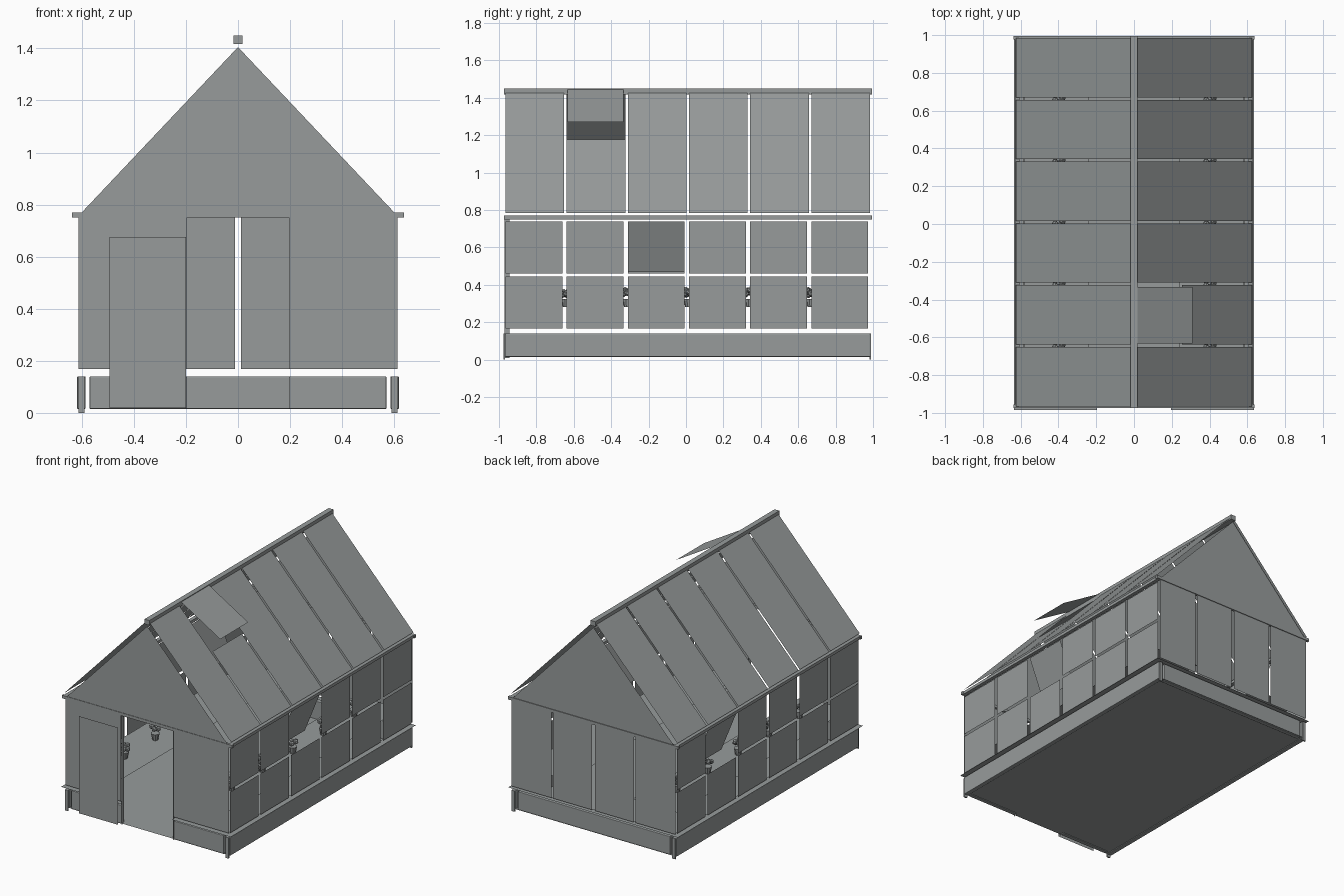
import bpy, bmesh, math, random
from mathutils import Vector

random.seed(4)
cube = bpy.data.objects.get("Cube")
if cube:
    bpy.data.objects.remove(cube, do_unlink=True)

grey = bpy.data.materials.new("cool grey")
grey.use_nodes = True
COLOUR = (0.31, 0.33, 0.33, 1)
grey.diffuse_color = COLOUR
grey.node_tree.nodes["Principled BSDF"].inputs["Base Color"].default_value = COLOUR


def finish(name, bm):
    mesh = bpy.data.meshes.new(name)
    bm.to_mesh(mesh)
    bm.free()
    mesh.materials.append(grey)
    obj = bpy.data.objects.new(name, mesh)
    bpy.context.collection.objects.link(obj)
    return obj


def sheet(name, *corners):
    """Thin pane given by its corners, counter-clockwise from outside."""
    bm = bmesh.new()
    bm.faces.new([bm.verts.new(c) for c in corners])
    return finish(name, bm)


def side_pane(name, side, y0, y1, low, high):
    """Pane running along y; low and high are (x, z) of its edges."""
    pts = [(side * low[0], y0, low[1]), (side * low[0], y1, low[1]),
           (side * high[0], y1, high[1]), (side * high[0], y0, high[1])]
    return sheet(name, *(pts if side > 0 else pts[::-1]))


def end_pane(name, y, x0, x1, z0, z1):
    pts = [(x0, y, z0), (x1, y, z0), (x1, y, z1), (x0, y, z1)]
    return sheet(name, *(pts if y < 0 else pts[::-1]))


def flat_pane(name, x0, x1, y0, y1, z):
    return sheet(name, (x0, y0, z), (x1, y0, z), (x1, y1, z), (x0, y1, z))


def box(name, x0, x1, y0, y1, z0, z1, bevel=0):
    bm = bmesh.new()
    bmesh.ops.create_cube(bm, size=1)
    lo, hi = Vector((x0, y0, z0)), Vector((x1, y1, z1))
    for v in bm.verts:
        v.co = (lo + hi) / 2 + v.co * (hi - lo)
    obj = finish(name, bm)
    if bevel:
        mod = obj.modifiers.new("rounded edges", "BEVEL")
        mod.width = bevel
        mod.segments = 2
    return obj


FRONT, BACK = -0.97, 0.99
BAYS = 6
STEP = 0.327
bays = [(-0.965 + i * STEP, -0.965 + i * STEP + 0.314) for i in range(BAYS)]
EAVE, RIDGE = (0.625, 0.785), (0.015, 1.43)
HATCH = (0.255, 1.176)
OPEN_WINDOWS = {(1, 2), (-1, 4)}

# Floor and low base wall
flat_pane("floor", -0.6, 0.6, FRONT, BACK, 0.02)
for s, word in ((1, "left"), (-1, "right")):
    xa, xb = sorted((s * 0.585, s * 0.618))
    box(f"{word}_base", xa, xb, -0.965, 0.985, 0.015, 0.14, 0.004)
    xa, xb = sorted((s * 0.195, s * 0.57))
    box(f"{word}_front_base", xa, xb, -0.968, -0.94, 0.015, 0.14, 0.004)
    xa, xb = sorted((s * 0.585, s * 0.635))
    flat_pane(f"{word}_sill", xa, xb, -0.985, BACK, 0.155)
    xa, xb = sorted((s * 0.195, s * 0.635))
    flat_pane(f"{word}_front_sill", xa, xb, -0.985, -0.94, 0.155)
    for y, end in ((-0.972, "front"), (0.985, "back")):
        xa, xb = sorted((s * 0.59, s * 0.612))
        box(f"{word}_{end}_foot", xa, xb, y - 0.005, y + 0.005, 0, 0.14)
box("back_base", -0.57, 0.57, 0.955, 0.985, 0.015, 0.14, 0.004)
flat_pane("back_sill", -0.635, 0.635, 0.955, 0.995, 0.155)

for s, word in ((1, "left"), (-1, "right")):
    # Side glazing in two rows, one upper window ajar on each side
    for i, (y0, y1) in enumerate(bays):
        side_pane(f"{word}_lower_pane", s, y0, y1 - 0.01, (0.615, 0.168), (0.615, 0.445))
        foot = (0.505, 0.468) if (s, i) in OPEN_WINDOWS else (0.615, 0.462)
        side_pane(f"{word}_upper_pane", s, y0, y1 - 0.01, foot, (0.615, 0.738))
        # Roof glazing, with a raised hatch in one bay
        hatch = s > 0 and i == 1
        side_pane(f"{word}_roof_pane", s, y0, y1, EAVE, HATCH if hatch else RIDGE)
        if hatch:
            side_pane("roof_hatch", s, y0 + 0.005, y1 - 0.01, (0.31, 1.272), (0.015, 1.447))
    # Eave beam
    xa, xb = sorted((s * 0.605, s * 0.63))
    box(f"{word}_eave", xa, xb, -0.973, 0.995, 0.75, 0.77)
    # Front wall, door jamb and back wall
    xa, xb = sorted((s * 0.195, s * 0.613))
    end_pane(f"{word}_front_pane", FRONT, xa, xb, 0.168, 0.75)
    side_pane(f"{word}_door_jamb", s, FRONT, -0.945, (0.193, 0.01), (0.193, 0.75))
    for a, b in ((0.011, 0.303), (0.315, 0.613)):
        xa, xb = sorted((s * a, s * b))
        end_pane(f"{word}_back_pane", BACK, xa, xb, 0.168, 0.75)

# Gables, end beams and ridge
for y, word in ((FRONT, "front"), (BACK, "back")):
    tri = [(-0.6, y, 0.77), (0.6, y, 0.77), (0, y, 1.405)]
    sheet(f"{word}_gable", *(tri if y < 0 else tri[::-1]))
    ya, yb = (-0.973, -0.955) if y < 0 else (0.977, 0.995)
    box(f"{word}_beam", -0.637, 0.637, ya, yb, 0.75, 0.77)
box("ridge_beam", -0.018, 0.018, -0.973, 0.995, 1.417, 1.45)

# Sliding door with two raised panels
end_pane("door", -0.995, -0.493, -0.2, 0.018, 0.675)
for z0, z1 in ((0.06, 0.29), (0.315, 0.642)):
    end_pane("door_panel", -1.0, -0.47, -0.222, z0, z1)

# Growing shelves and potted plants
def plant(x, y, z):
    bm = bmesh.new()
    pot = bmesh.ops.create_cone(bm, cap_ends=True, segments=10, radius1=0.018,
                                radius2=0.028, depth=0.045)
    bmesh.ops.translate(bm, verts=pot["verts"], vec=(x, y, z + 0.023))
    for k in range(5):
        leaf = bmesh.ops.create_icosphere(bm, subdivisions=1, radius=0.018)
        turn = k * math.tau / 5
        bmesh.ops.translate(bm, verts=leaf["verts"], vec=(
            x + 0.022 * math.cos(turn), y + 0.022 * math.sin(turn),
            z + 0.065 + random.uniform(0, 0.03)))
    finish("potted_plant", bm)


for s, word in ((1, "left"), (-1, "right")):
    xa, xb = sorted((s * 0.24, s * 0.58))
    flat_pane(f"{word}_shelf", xa, xb, -0.9, 0.92, 0.28)
    for i in range(5):
        plant(s * 0.4, -0.64 + i * STEP, 0.28)
